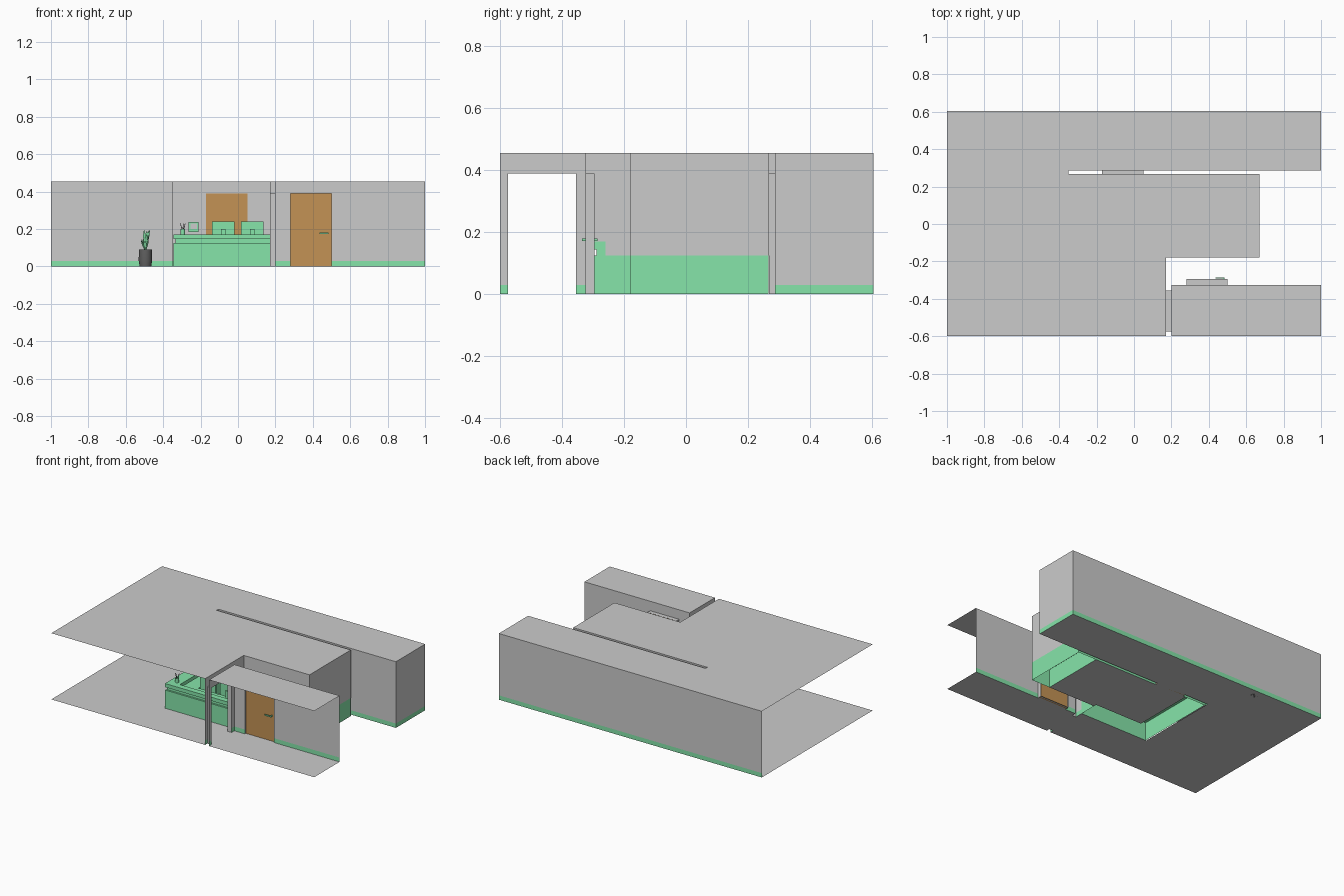
import bpy, bmesh, math, random
from mathutils import Vector

if "Cube" in bpy.data.objects:
    bpy.data.objects.remove(bpy.data.objects["Cube"])

random.seed(4)
H, SKIRT, DOOR_H = 0.455, 0.03, 0.39


def material(name, rgb):
    m = bpy.data.materials.new(name)
    m.diffuse_color = (*rgb, 1)
    m.use_nodes = True
    m.node_tree.nodes["Principled BSDF"].inputs["Base Color"].default_value = m.diffuse_color
    return m


GREEN = material("green", (0.24, 0.78, 0.40))
ORANGE = material("wood", (0.55, 0.29, 0.09))
DARK = material("dark", (0.12, 0.12, 0.12))


def finish(name, bm, mat=None):
    me = bpy.data.meshes.new(name)
    bm.to_mesh(me)
    bm.free()
    ob = bpy.data.objects.new(name, me)
    bpy.context.collection.objects.link(ob)
    if mat:
        me.materials.append(mat)
    return ob


def quad(bm, *pts):
    bm.faces.new([bm.verts.new(p) for p in pts])


def slabs(name, rects, z):
    bm = bmesh.new()
    for x0, x1, y0, y1 in rects:
        quad(bm, (x0, y0, z), (x1, y0, z), (x1, y1, z), (x0, y1, z))
    return finish(name, bm)


def upright(bm, axis, pos, a0, a1, z0, z1):
    p = (lambda a, z: (a, pos, z)) if axis == 'y' else (lambda a, z: (pos, a, z))
    quad(bm, p(a0, z0), p(a1, z0), p(a1, z1), p(a0, z1))


def wall(name, axis, pos, a0, a1, door=None, base=0.0):
    """Thin wall with skirting and an optional door opening."""
    up, low = bmesh.new(), bmesh.new()
    spans = [(a0, door[0]), (door[1], a1)] if door else [(a0, a1)]
    for s0, s1 in spans:
        upright(up, axis, pos, s0, s1, base or SKIRT, H)
        if not base:
            upright(low, axis, pos, s0, s1, 0, SKIRT)
    if door:
        upright(up, axis, pos, door[0], door[1], DOOR_H, H)
    finish(name, up)
    finish(name + "_skirting", low, GREEN)


def reveal(name, axis, d0, d1, p0, p1):
    """Lining of a door opening: two jambs, head and threshold."""
    p = (lambda a, b, z: (a, b, z)) if axis == 'y' else (lambda a, b, z: (b, a, z))
    bm = bmesh.new()
    for d in (d0, d1):
        quad(bm, p(d, p0, 0), p(d, p1, 0), p(d, p1, DOOR_H), p(d, p0, DOOR_H))
    for z in (0, DOOR_H):
        quad(bm, p(d0, p0, z), p(d1, p0, z), p(d1, p1, z), p(d0, p1, z))
    finish(name, bm)


def box(name, x0, x1, y0, y1, z0, z1, mat=None, open_bottom=False):
    bm = bmesh.new()
    bmesh.ops.create_cube(bm, size=1)
    for v in bm.verts:
        v.co = Vector(((x0 + x1) / 2 + v.co.x * (x1 - x0),
                       (y0 + y1) / 2 + v.co.y * (y1 - y0),
                       (z0 + z1) / 2 + v.co.z * (z1 - z0)))
    if open_bottom:
        bm.normal_update()
        bmesh.ops.delete(bm, geom=[f for f in bm.faces if f.normal.z < -0.5], context='FACES')
    return finish(name, bm, mat)


def prism(name, outline, z0, z1, mat, open_bottom=False):
    bm = bmesh.new()
    f = bm.faces.new([bm.verts.new((x, y, z0)) for x, y in outline])
    top = bmesh.ops.extrude_face_region(bm, geom=[f])["geom"]
    for v in top:
        if isinstance(v, bmesh.types.BMVert):
            v.co.z = z1
    if open_bottom:
        low = [g for g in bm.faces if all(abs(v.co.z - z0) < 1e-6 for v in g.verts)]
        bmesh.ops.delete(bm, geom=low, context='FACES_ONLY')
    bmesh.ops.recalc_face_normals(bm, faces=bm.faces)
    return finish(name, bm, mat)


def lathe(name, x, y, profile, mat, n=24):
    bm = bmesh.new()
    vs = [bm.verts.new((x + r, y, z)) for r, z in profile]
    es = [bm.edges.new(e) for e in zip(vs, vs[1:])]
    bmesh.ops.spin(bm, geom=vs + es, cent=(x, y, 0), axis=(0, 0, 1), angle=math.tau, steps=n)
    bmesh.ops.remove_doubles(bm, verts=bm.verts, dist=1e-5)
    bmesh.ops.recalc_face_normals(bm, faces=bm.faces)
    for f in bm.faces:
        f.smooth = abs(f.normal.z) < 0.9
    return finish(name, bm, mat)


# ceiling and floor; the floor is left out beneath the desk
shared = [(-1, -0.35, -0.6, 0.605), (-0.35, 1, 0.287, 0.605), (0.2, 1, -0.6, -0.325)]
slabs("ceiling", shared + [(-0.35, 0.17, -0.6, 0.268), (0.17, 0.67, -0.18, 0.268)], H)
slabs("floor", shared + [(-0.35, 0.17, -0.6, -0.30), (-0.19, 0.53, -0.16, 0.268),
                         (0.17, 0.53, -0.18, -0.16)], 0)

# outer and corridor walls
wall("back_wall", 'y', 0.605, -1, 1)
wall("corridor_end_wall", 'x', 1, 0.287, 0.605)
wall("corridor_wall", 'y', 0.287, -0.35, 1, (-0.17, 0.05))
wall("partition_end", 'x', -0.35, 0.268, 0.287)

# alcove walls behind the desk
wall("alcove_back_wall", 'y', 0.268, -0.35, 0.67, (-0.17, 0.05))
wall("alcove_right_wall", 'x', 0.67, -0.18, 0.268, base=0.125)
wall("alcove_front_wall", 'y', -0.18, 0.17, 0.67)
wall("alcove_side_wall", 'x', 0.17, -0.26, -0.18, base=0.125)
wall("alcove_side_notch", 'x', 0.17, -0.30, -0.26, base=0.17)

# front hall with the open doorway
wall("doorway_inner_wall", 'x', 0.17, -0.6, -0.30, (-0.575, -0.355))
wall("doorway_outer_wall", 'x', 0.2, -0.6, -0.325, (-0.575, -0.355))
wall("front_hall_wall", 'y', -0.325, 0.2, 1, (0.28, 0.5))
reveal("doorway_lining", 'x', -0.575, -0.355, 0.17, 0.2)
reveal("front_door_lining", 'y', 0.28, 0.5, -0.325, -0.295)
reveal("alcove_door_lining", 'y', -0.17, 0.05, 0.268, 0.287)


# doors with lever handles on both sides
def door(name, x0, x1, y, hx, spindle):
    box(name, x0, x1, y - 0.004, y + 0.004, 0, DOOR_H, ORANGE)
    for s, side in ((-1, "front"), (1, "back")):
        yo = y + s * 0.022
        box(f"{name}_lever_{side}", hx, hx + 0.05, yo - 0.003, yo + 0.003, 0.172, 0.18, GREEN)
        box(f"{name}_spindle_{side}", spindle - 0.004, spindle + 0.004,
            min(y, yo), max(y, yo), 0.172, 0.18, GREEN)


door("front_door", 0.28, 0.5, -0.311, 0.435, 0.48)
door("alcove_door", -0.17, 0.05, 0.2775, -0.138, -0.134)

# U-shaped desk, open underneath
prism("desk_body", [(-0.345, -0.30), (0.17, -0.30), (0.17, -0.16), (-0.19, -0.16),
                    (-0.19, 0.267), (-0.345, 0.267)], 0, 0.125, GREEN, True)
box("side_cabinet", 0.53, 0.67, -0.18, 0.267, 0, 0.125, GREEN, True)


# raised counter: recessed riser and top
def counter(name, d, w, z0, z1):
    prism(name, [(-0.345 + d, -0.30 + d), (0.17, -0.30 + d), (0.17, -0.26), (-0.345 + w, -0.26),
                 (-0.345 + w, 0.267), (-0.345 + d, 0.267)], z0, z1, GREEN)


counter("counter_riser", 0.012, 0.06, 0.125, 0.145)
counter("counter_top", 0, 0.085, 0.145, 0.17)

# monitors
for i, cx in enumerate((-0.08, 0.075)):
    box(f"monitor_{i}", cx - 0.06, cx + 0.06, -0.215, -0.207, 0.155, 0.24, GREEN)
    box(f"monitor_arm_{i}", cx - 0.012, cx + 0.012, -0.225, -0.215, 0.128, 0.2, GREEN)
    box(f"monitor_foot_{i}", cx - 0.035, cx + 0.035, -0.24, -0.19, 0.125, 0.13, GREEN)

# pen cup and wall panel
lathe("pen_cup", -0.295, -0.24, [(0, 0.17), (0.012, 0.17), (0.012, 0.2), (0.010, 0.2), (0.010, 0.173)], GREEN, 16)
for i, (dx, dy) in enumerate(((-0.012, 0), (0.012, 0.004), (0.002, -0.012))):
    bpy.ops.mesh.primitive_cylinder_add(vertices=6, radius=0.002, depth=0.055,
                                        location=(-0.295 + dx / 2, -0.24 + dy / 2, 0.202),
                                        rotation=(-dy * 20, dx * 20, 0))
    pen = bpy.context.object
    pen.name = f"pen_{i}"
    pen.data.materials.append(DARK)
box("wall_panel", -0.265, -0.21, 0.258, 0.268, 0.185, 0.238, GREEN)
box("wall_panel_screen", -0.255, -0.22, 0.256, 0.258, 0.2, 0.23)

# potted plant
PX, PY = -0.495, 0.56
lathe("plant_pot", PX, PY, [(0, 0), (0.031, 0), (0.036, 0.03), (0.035, 0.09), (0.031, 0.09),
                            (0.031, 0.08), (0, 0.08)], DARK)
bm = bmesh.new()
for k in range(18):
    a, r, top = k * 2.4, random.uniform(0.012, 0.028), random.uniform(0.13, 0.2)
    side = Vector((-math.sin(a), math.cos(a), 0))
    prev = None
    for t, w in ((0, 0.003), (0.4, 0.008), (0.75, 0.008), (1, 0.001)):
        c = Vector((PX + math.cos(a) * r * t, PY + math.sin(a) * r * t, 0.08 + (top - 0.08) * t))
        pair = [bm.verts.new(c - side * w), bm.verts.new(c + side * w)]
        if prev:
            bm.faces.new((prev[0], prev[1], pair[1], pair[0]))
        prev = pair
finish("plant_leaves", bm, GREEN)

# drop empty skirtings where a wall stands on the desk
for ob in list(bpy.data.objects):
    if ob.type == 'MESH' and not ob.data.polygons:
        bpy.data.objects.remove(ob)
